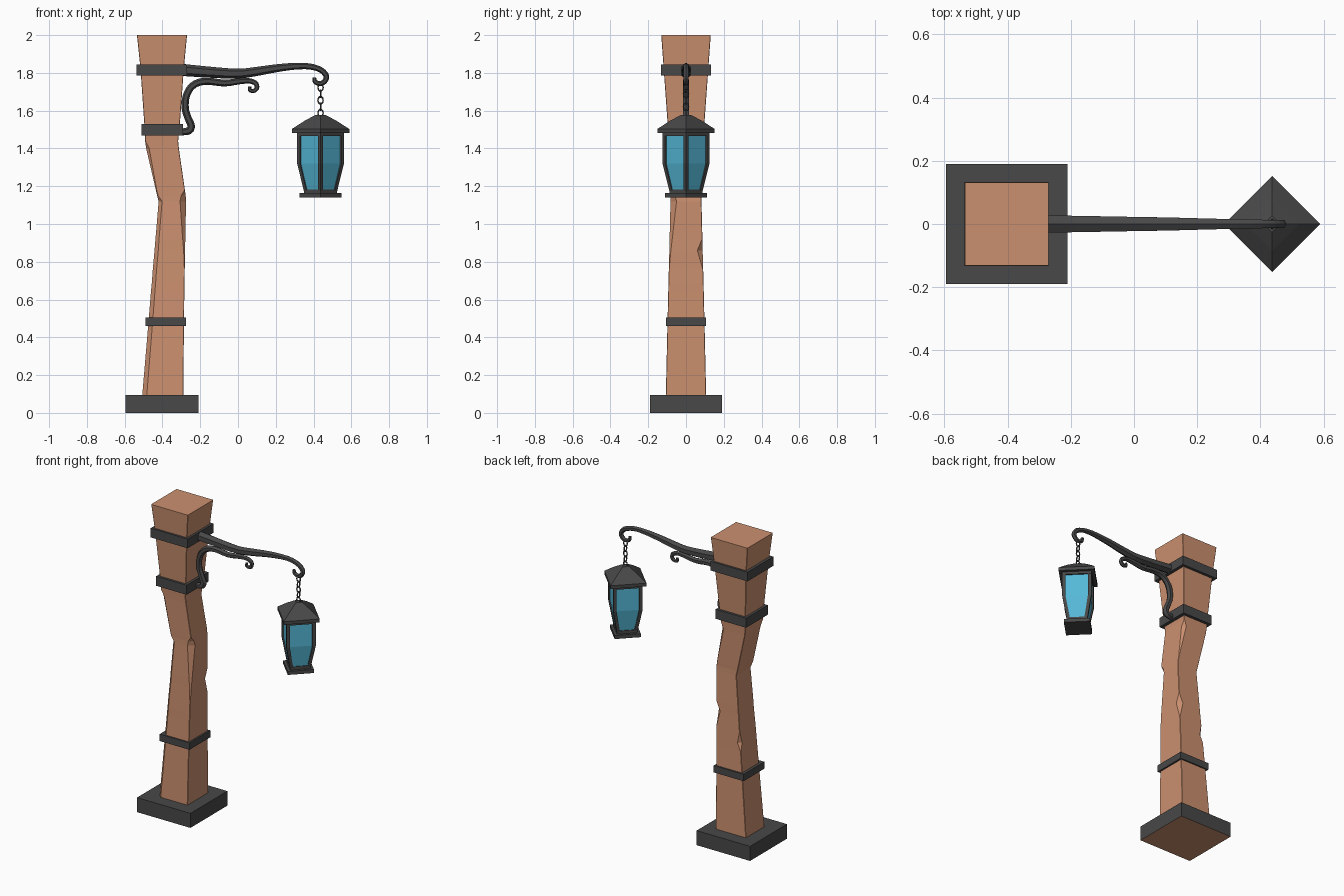
import bpy, bmesh
from math import pi, sin, cos
from mathutils import Vector

if "Cube" in bpy.data.objects:
    bpy.data.objects.remove(bpy.data.objects["Cube"])


def material(name, rgb):
    m = bpy.data.materials.new(name)
    m.diffuse_color = (*rgb, 1)
    m.use_nodes = True
    m.node_tree.nodes["Principled BSDF"].inputs["Base Color"].default_value = m.diffuse_color
    return m


IRON = material("iron", (0.065, 0.065, 0.065))
WOOD = material("wood", (0.60, 0.28, 0.16))
GLASS = material("blue_glass", (0.09, 0.48, 0.68))


def loft(name, rings, mat):
    """Skin a list of equal-length rings and cap both ends."""
    bm = bmesh.new()
    vs = [[bm.verts.new(p) for p in r] for r in rings]
    n = len(rings[0])
    for a, b in zip(vs, vs[1:]):
        for i in range(n):
            j = (i + 1) % n
            bm.faces.new((a[i], a[j], b[j], b[i]))
    bm.faces.new(vs[0])
    bm.faces.new(vs[-1])
    bmesh.ops.recalc_face_normals(bm, faces=bm.faces)
    me = bpy.data.meshes.new(name)
    bm.to_mesh(me)
    bm.free()
    me.materials.append(mat)
    ob = bpy.data.objects.new(name, me)
    bpy.context.collection.objects.link(ob)
    return ob


def box(name, x0, x1, y, z0, z1, mat=IRON):
    ring = lambda z: [(x0, -y, z), (x1, -y, z), (x1, y, z), (x0, y, z)]
    return loft(name, [ring(z0), ring(z1)], mat)


def smooth_path(pts, steps=3):
    """Catmull-Rom interpolation of (x, z, radius) points."""
    p = [Vector(q) for q in pts]
    p = [2 * p[0] - p[1]] + p + [2 * p[-1] - p[-2]]
    out = []
    for a, b, c, d in zip(p, p[1:], p[2:], p[3:]):
        for k in range(steps):
            t = k / steps
            out.append(0.5 * (2 * b + (c - a) * t + (2 * a - 5 * b + 4 * c - d) * t**2
                              + (3 * b - a - 3 * c + d) * t**3))
    return out + [p[-2]]


def scroll(name, pts, sides=6):
    """Tapered wrought bar swept along a path in the xz plane."""
    path, rings = smooth_path(pts), []
    for i, p in enumerate(path):
        t = path[min(i + 1, len(path) - 1)] - path[max(i - 1, 0)]
        n = Vector((-t.y, 0, t.x)).normalized()
        c = Vector((p.x, 0, p.y))
        rings.append([c + p.z * (n * cos(2 * pi * k / sides) + Vector((0, 1, 0)) * sin(2 * pi * k / sides))
                      for k in range(sides)])
    return loft(name, rings, IRON)


LX = 0.437  # lantern axis


def four_sided(name, profile, mat=IRON):
    """Square lathe turned 45 degrees; profile is (corner radius, z)."""
    return loft(name, [[(LX + r * cos(k * pi / 2), r * sin(k * pi / 2), z) for k in range(4)]
                       for r, z in profile], mat)


# Stone-like base with timber underside
base = box("base", -0.595, -0.21, 0.19, 0, 0.095)
base.data.materials.append(WOOD)
for f in base.data.polygons:
    if f.normal.z < -0.5:
        f.material_index = 1

# Crooked timber post: z, left, right, half depth, corner chips (FL, FR, BR, BL)
E = 0.002
sections = [
    (0.08, -0.508, -0.290, 0.107, (0.024, E, E, E)),
    (0.48, -0.474, -0.286, 0.098, (0.022, E, E, E)),
    (0.64, -0.461, -0.284, 0.094, (0.021, E, E, E)),
    (0.69, -0.456, -0.283, 0.093, (0.020, E, E, 0.020)),
    (0.76, -0.451, -0.282, 0.091, (0.020, E, E, E)),
    (0.86, -0.442, -0.280, 0.088, (0.020, 0.008, 0.028, E)),
    (0.92, -0.437, -0.279, 0.087, (0.019, 0.014, E, E)),
    (1.12, -0.420, -0.275, 0.082, (0.018, 0.032, E, E)),
    (1.15, -0.428, -0.277, 0.082, (0.005, 0.024, E, E)),
    (1.18, -0.435, -0.281, 0.083, (0.005, E, E, E)),
    (1.40, -0.486, -0.313, 0.089, (0.016, E, 0.020, E)),
    (1.44, -0.492, -0.317, 0.091, (E, E, E, E)),
    (1.50, -0.494, -0.310, 0.095, (E, E, E, E)),
    (1.82, -0.516, -0.287, 0.118, (E, E, E, E)),
    (2.00, -0.535, -0.270, 0.131, (E, E, E, E)),
]
rings = []
for z, l, r, y, (fl, fr, br, bl) in sections:
    rings.append([(l, -y + fl, z), (l + fl, -y, z), (r - fr, -y, z), (r, -y + fr, z),
                  (r, y - br, z), (r - br, y, z), (l + bl, y, z), (l, y - bl, z)])
loft("post", rings, WOOD)

# Iron bands
box("upper_band", -0.537, -0.27, 0.133, 1.785, 1.845)
box("middle_band", -0.512, -0.292, 0.112, 1.468, 1.53)
box("lower_band", -0.49, -0.275, 0.107, 0.46, 0.505)

# Wrought arm with curled tip
scroll("arm", [(-0.30, 1.816, 0.032), (-0.14, 1.803, 0.029), (0.0, 1.796, 0.026), (0.1, 1.808, 0.024),
               (0.2, 1.824, 0.021), (0.3, 1.835, 0.018), (0.38, 1.834, 0.016), (0.44, 1.815, 0.015),
               (0.468, 1.782, 0.015), (0.458, 1.755, 0.014), (0.435, 1.743, 0.013),
               (0.408, 1.753, 0.012), (0.404, 1.775, 0.010)])

# Supporting scroll bracket
scroll("bracket", [(-0.30, 1.487, 0.018), (-0.26, 1.494, 0.020), (-0.248, 1.52, 0.020), (-0.266, 1.565, 0.019),
                   (-0.279, 1.61, 0.019), (-0.276, 1.67, 0.019), (-0.252, 1.72, 0.019), (-0.21, 1.749, 0.019),
                   (-0.15, 1.755, 0.019), (-0.07, 1.746, 0.018), (0.01, 1.756, 0.016), (0.065, 1.757, 0.014),
                   (0.096, 1.742, 0.013), (0.099, 1.718, 0.012), (0.081, 1.704, 0.011), (0.062, 1.71, 0.010),
                   (0.064, 1.728, 0.008)])

# Chain of alternating links
for i in range(5):
    bpy.ops.mesh.primitive_torus_add(major_segments=10, minor_segments=5, major_radius=0.0135,
                                     minor_radius=0.004, location=(LX, 0, 1.723 - i * 0.034),
                                     rotation=(pi / 2, 0, (i % 2) * pi / 2))
    link = bpy.context.object
    link.name = f"chain_link_{i + 1}"
    link.scale.y = 1.4
    link.data.materials.append(IRON)

# Lantern: roof, glass body, floor
four_sided("lantern_roof", [(0.125, 1.465), (0.125, 1.482), (0.152, 1.482), (0.152, 1.503), (0.085, 1.546), (0.026, 1.578)])
four_sided("lantern_glass", [(0.080, 1.175), (0.112, 1.32), (0.112, 1.47)], GLASS)
four_sided("lantern_floor", [(0.111, 1.14), (0.111, 1.163), (0.088, 1.163), (0.088, 1.183)])

# Lantern corner posts, two-segment like the glass
for k in range(4):
    d = Vector((cos(k * pi / 2), sin(k * pi / 2), 0))
    s = Vector((-d.y, d.x, 0))
    rings = []
    for r, z in ((0.087, 1.17), (0.124, 1.32), (0.124, 1.475)):
        c = Vector((LX, 0, z))
        rings.append([c + d * r, c + d * (r - 0.014) + s * 0.014,
                      c + d * (r - 0.028), c + d * (r - 0.014) - s * 0.014])
    loft(f"lantern_corner_{k + 1}", rings, IRON)
